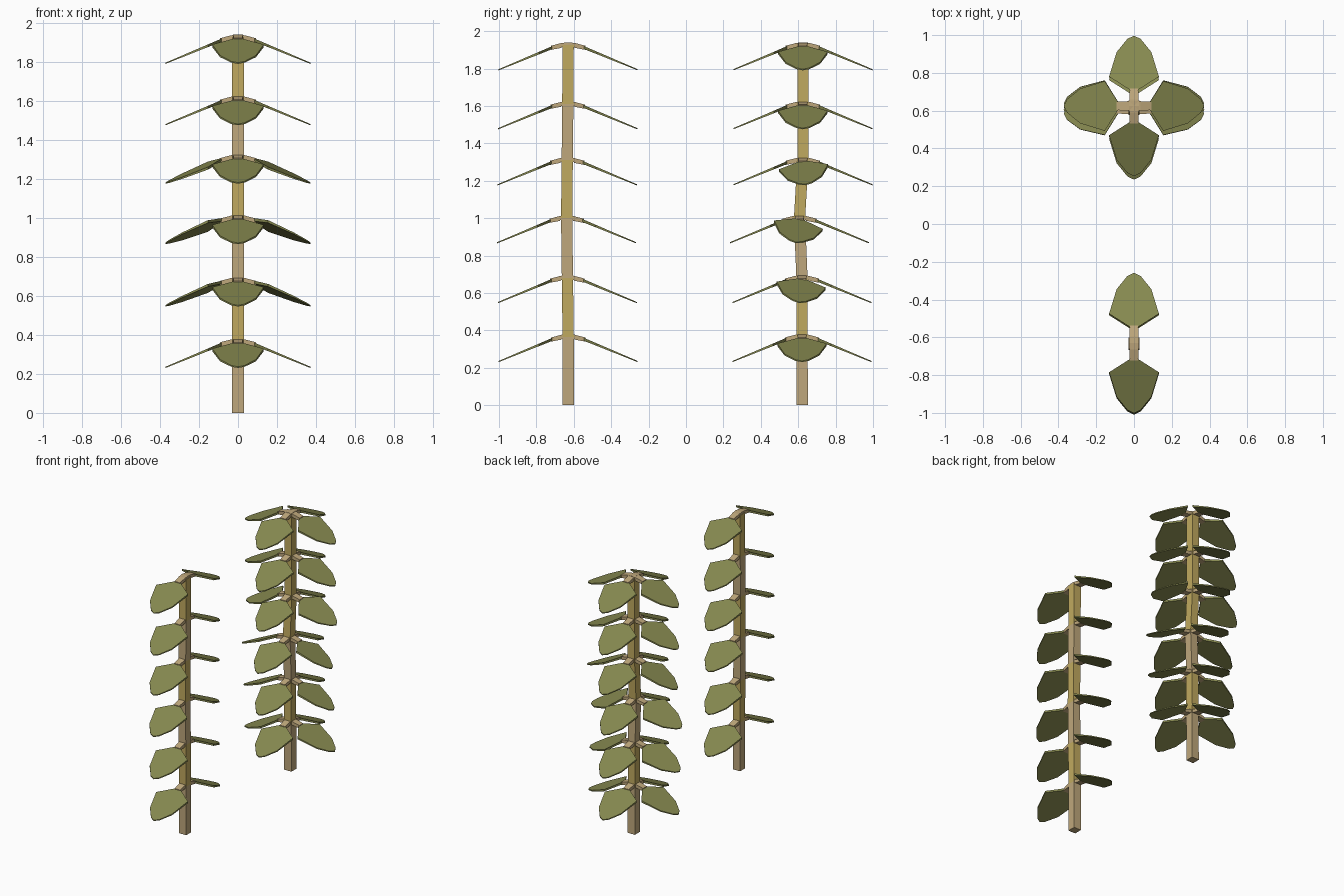
import bpy, bmesh, math
from mathutils import Matrix, Vector

if "Cube" in bpy.data.objects:
    bpy.data.objects.remove(bpy.data.objects["Cube"])


def material(name, rgb):
    m = bpy.data.materials.new(name)
    m.diffuse_color = (*rgb, 1)
    m.use_nodes = True
    m.node_tree.nodes["Principled BSDF"].inputs["Base Color"].default_value = m.diffuse_color
    return m


TAN = material("tan bark", (0.52, 0.39, 0.20))
YELLOW = material("yellow bark", (0.53, 0.40, 0.115))
GREEN = material("olive leaf", (0.24, 0.25, 0.08))

TIERS = [0.38, 0.695, 1.015, 1.325, 1.625, 1.94]


def finish(name, bm, mats):
    bmesh.ops.recalc_face_normals(bm, faces=bm.faces)
    me = bpy.data.meshes.new(name)
    bm.to_mesh(me)
    bm.free()
    for m in mats:
        me.materials.append(m)
    ob = bpy.data.objects.new(name, me)
    bpy.context.collection.objects.link(ob)
    return ob


def stem(name, centres, tones):
    """Square stem lofted through one ring per tier, toned per segment."""
    bm = bmesh.new()
    h = 0.03
    rings = []
    for y, z in zip(centres, [0] + [t - 0.015 for t in TIERS]):
        rings.append([bm.verts.new((sx * h, y + sy * h, z))
                      for sx, sy in ((-1, -1), (1, -1), (1, 1), (-1, 1))])
    for a, b, tone in zip(rings, rings[1:], tones):
        for i in range(4):
            j = (i + 1) % 4
            bm.faces.new((a[i], a[j], b[j], b[i])).material_index = tone
    bm.faces.new(rings[0])
    bm.faces.new(rings[-1])
    finish(name, bm, (TAN, YELLOW))


def slab(bm, top, thick):
    """Thin solid from a top outline; thick gives each point's depth."""
    up = [bm.verts.new(p) for p in top]
    low = [bm.verts.new(Vector(p) - Vector((0, 0, t))) for p, t in zip(top, thick)]
    bm.faces.new(up)
    bm.faces.new(low[::-1])
    for i in range(len(up)):
        j = (i + 1) % len(up)
        bm.faces.new((up[i], low[i], low[j], up[j]))


def blade_z(r):
    return -0.02 - (r - 0.085) * 0.43


def frond(name, place, roll):
    """Short stalk plus a drooping flat blade, built along +x."""
    bm = bmesh.new()
    stalk = [(0, 0.026, 0), (0.035, 0.025, -0.003), (0.092, 0.022, -0.018)]
    for a, b in zip(stalk, stalk[1:]):
        slab(bm, [(a[0], -a[1], a[2]), (b[0], -b[1], b[2]),
                  (b[0], b[1], b[2]), (a[0], a[1], a[2])], [0.026, 0.022, 0.022, 0.026])
    bm.transform(place)
    finish(name + "_stalk", bm, (TAN,))

    bm = bmesh.new()
    side = [(0.085, 0.022), (0.155, 0.132), (0.285, 0.092), (0.355, 0.035)]
    outline = [(r, -w) for r, w in side] + [(0.372, 0)] + [(r, w) for r, w in side[::-1]]
    slab(bm, [(r, w, blade_z(r)) for r, w in outline],
         [0.016 - 0.034 * (r - 0.085) for r, w in outline])
    pivot = Matrix.Translation((0.085, 0, -0.02))
    bm.transform(place @ pivot @ Matrix.Rotation(roll, 4, "X") @ pivot.inverted())
    finish(name + "_leaf", bm, (GREEN,))


def plant(name, centres, tones, angles, rolls):
    stem(name + "_stem", centres, tones)
    for k, z in enumerate(TIERS):
        for a in angles:
            ang = math.radians(a)
            place = Matrix.Translation((0, centres[k + 1], z)) @ Matrix.Rotation(ang, 4, "Z")
            # side leaves twist with the bend of the stem
            frond(f"{name}_tier{k + 1}_{a}", place, -math.radians(rolls[k]) * math.cos(ang))


# front plant: two leaves per tier; back plant: four leaves per tier
plant("front_plant", [-0.63, -0.63, -0.634, -0.638, -0.635, -0.632, -0.63],
      [0, 1, 0, 1, 0, 1], (90, 270), [0] * 6)
plant("back_plant", [0.622, 0.62, 0.62, 0.607, 0.625, 0.625, 0.625],
      [0, 1, 0, 1, 1, 1], (0, 90, 180, 270), [0, 7, 10, -6, 0, 0])
